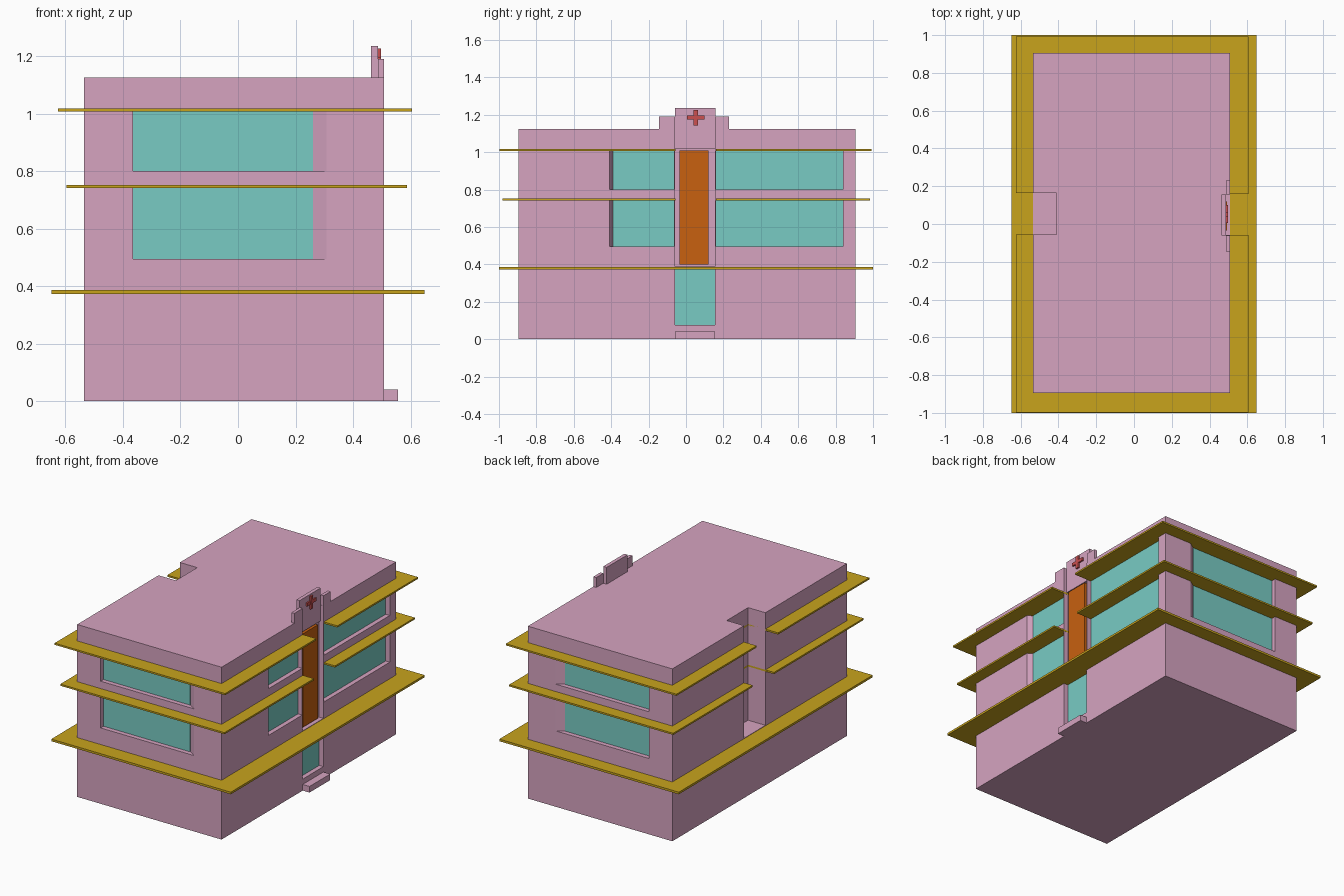
import bpy, bmesh

if "Cube" in bpy.data.objects:
    bpy.data.objects.remove(bpy.data.objects["Cube"])


def material(name, rgb):
    m = bpy.data.materials.new(name)
    m.diffuse_color = (*rgb, 1)
    m.use_nodes = True
    m.node_tree.nodes["Principled BSDF"].inputs["Base Color"].default_value = m.diffuse_color
    return m


PINK = material("pink_plaster", (0.67, 0.37, 0.53))
GOLD = material("gold_trim", (0.58, 0.37, 0.012))
TEAL = material("teal_glass", (0.19, 0.60, 0.55))
ORANGE = material("orange_panel", (0.58, 0.12, 0.005))
RED = material("red_cross", (0.6, 0.08, 0.08))


def prism(name, pts, z0, z1, mat=None):
    """Extrude a plan outline between two heights."""
    bm = bmesh.new()
    low = [bm.verts.new((x, y, z0)) for x, y in pts]
    top = [bm.verts.new((x, y, z1)) for x, y in pts]
    bm.faces.new(low)
    bm.faces.new(top)
    for i in range(len(pts)):
        j = (i + 1) % len(pts)
        bm.faces.new((low[i], low[j], top[j], top[i]))
    bmesh.ops.recalc_face_normals(bm, faces=bm.faces)
    me = bpy.data.meshes.new(name)
    bm.to_mesh(me)
    bm.free()
    ob = bpy.data.objects.new(name, me)
    bpy.context.collection.objects.link(ob)
    if mat:
        me.materials.append(mat)
    return ob


def box(name, x0, x1, y0, y1, z0, z1, mat=None):
    return prism(name, [(x0, y0), (x1, y0), (x1, y1), (x0, y1)], z0, z1, mat)


X0, X1, Y0, Y1, TOP = -0.535, 0.508, -0.895, 0.905, 1.125
D = 0.033                 # recess depth
GX = X1 - D               # back of the right-hand recesses
STOREYS = ((0.495, 0.745), (0.80, 1.012))

# Main block
body = box("building_body", X0, X1, Y0, Y1, 0, TOP, PINK)
cutters = []

# Window recesses, one jamb slanted, with glass set at the back
for k, (z0, z1) in enumerate(STOREYS):
    for side, wall, s in (("front", Y0, 1), ("back", Y1, -1)):
        inner, out = wall + s * D, wall - s * 0.001
        cutters.append(prism("cut", [(-0.365, out), (0.31, out), (0.26, inner), (-0.365, inner)], z0, z1))
        box(f"{side}_window_{k}", -0.365, 0.26, *sorted((inner - s * 0.003, inner + s * 0.01)), z0, z1, TEAL)
    for side, a, a_in, b in (("left", -0.41, -0.39, -0.063), ("right", 0.16, 0.16, 0.84)):
        cutters.append(prism("cut", [(X1 + 0.001, a), (X1 + 0.001, b), (GX, b), (GX, a_in)], z0, z1))
        box(f"entrance_side_{side}_window_{k}", GX - 0.01, GX + 0.003, a_in, b, z0, z1, TEAL)

# Doorway, tall entrance groove and rear light shaft
cutters.append(box("cut", GX, X1 + 0.1, -0.058, 0.155, 0.075, 0.38))
cutters.append(box("cut", GX, X1 + 0.1, -0.058, 0.155, 0.39, 1.2))
cutters.append(box("cut", -0.7, -0.41, -0.055, 0.165, 0.39, 1.2))
for c in cutters:
    c.hide_render = True
    m = body.modifiers.new("recess", 'BOOLEAN')
    m.operation, m.solver, m.object = 'DIFFERENCE', 'EXACT', c
bpy.context.view_layer.objects.active = body
for m in list(body.modifiers):
    bpy.ops.object.modifier_apply(modifier=m.name)
for c in cutters:
    bpy.data.objects.remove(c)

box("door_glass", GX - 0.01, GX + 0.003, -0.058, 0.155, 0.075, 0.38, TEAL)
box("entrance_panel", GX - 0.005, 0.493, -0.035, 0.12, 0.40, 1.01, ORANGE)
box("door_step", X1 - 0.01, 0.557, -0.058, 0.155, 0, 0.04, PINK)

# Canopy slabs: full lower one, two upper ones notched at both sides
box("lower_canopy", -0.648, 0.648, -1, 1, 0.373, 0.387, GOLD)
for name, xa, xb, ya, yb, z0, z1 in (
        ("middle_canopy", -0.597, 0.588, -0.98, 0.985, 0.741, 0.752),
        ("upper_canopy", -0.626, 0.605, -0.997, 0.993, 1.007, 1.018)):
    prism(name, [(xa, ya), (xb, ya), (xb, -0.057), (GX - 0.002, -0.057), (GX - 0.002, 0.16), (xb, 0.16),
                 (xb, yb), (xa, yb), (xa, 0.165), (-0.41, 0.165), (-0.41, -0.055), (xa, -0.055)],
          z0, z1, GOLD)

# Rooftop sign with side wings and cross
box("sign_board", 0.463, 0.487, -0.06, 0.157, 1.02, 1.235, PINK)
box("sign_wing_left", 0.487, X1, -0.145, -0.06, TOP - 0.01, 1.19, PINK)
box("sign_wing_right", 0.487, X1, 0.157, 0.23, TOP - 0.01, 1.19, PINK)
box("cross_upright", 0.485, 0.498, 0.04, 0.063, 1.142, 1.226, RED)
box("cross_bar", 0.485, 0.497, 0.005, 0.1, 1.175, 1.196, RED)
